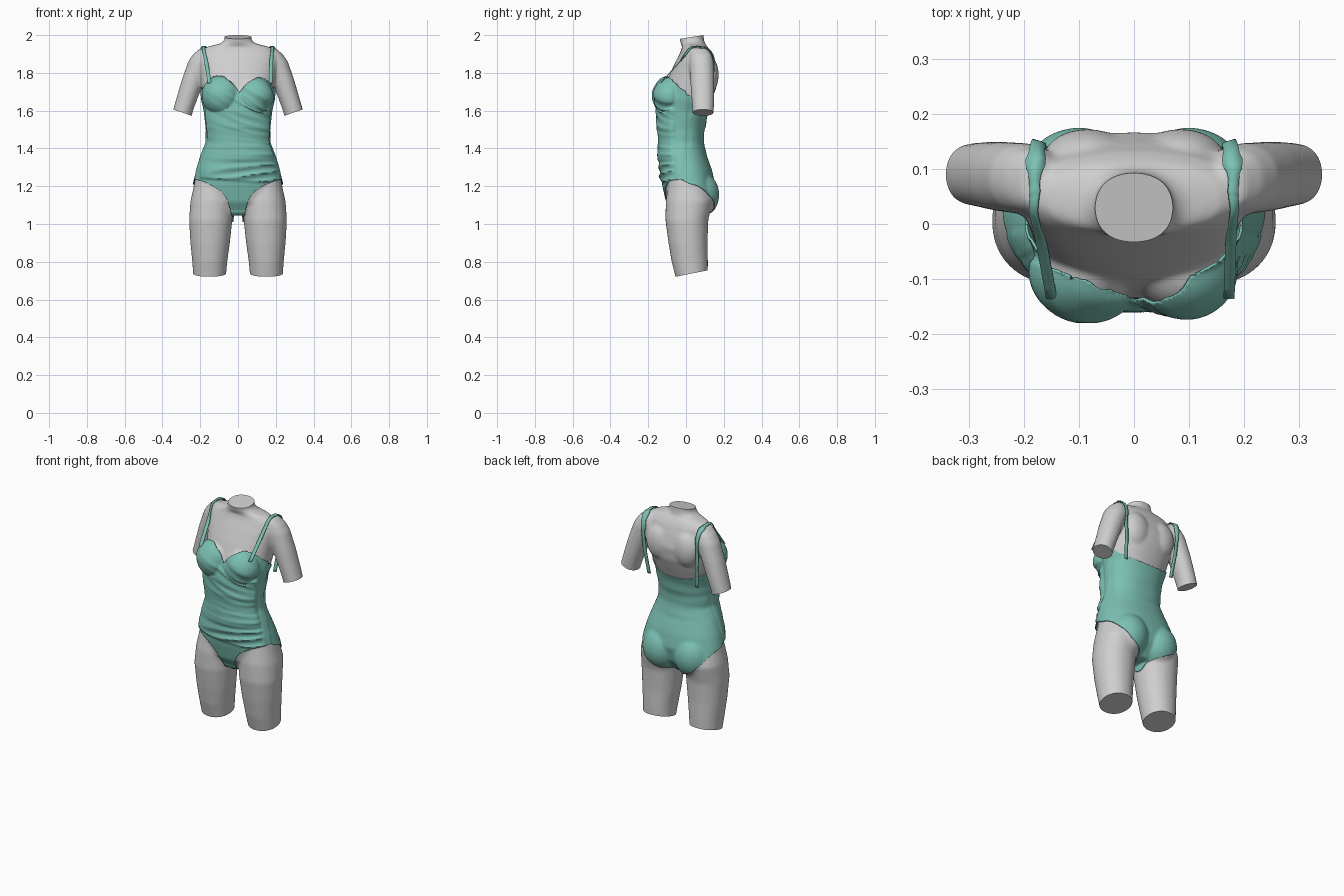
import bpy, bmesh, math
from mathutils import Vector, noise
from mathutils.bvhtree import BVHTree

if "Cube" in bpy.data.objects:
    bpy.data.objects.remove(bpy.data.objects["Cube"])


def material(name, rgb):
    m = bpy.data.materials.new(name)
    m.diffuse_color = (*rgb, 1)
    m.use_nodes = True
    m.node_tree.nodes["Principled BSDF"].inputs["Base Color"].default_value = m.diffuse_color
    return m


GREY = material("mannequin grey", (0.62, 0.62, 0.62))
TEAL = material("teal fabric", (0.20, 0.53, 0.45))


def interp(t, table):
    if t <= table[0][0]:
        return table[0][1]
    for (a, u), (b, v) in zip(table, table[1:]):
        if t <= b:
            return u + (v - u) * (t - a) / (b - a)
    return table[-1][1]


def step(a, b, t):
    t = min(1, max(0, (t - a) / (b - a)))
    return t * t * (3 - 2 * t)


def loft(bm, rings, power=0.9, side=1, n=40):
    """Closed tube through level rings given as (z, x0, x1, y_front, y_back)."""
    loops = []
    for z, x0, x1, y0, y1 in rings:
        loop = []
        for i in range(n):
            a = 2 * math.pi * i / n
            c, s = math.cos(a), math.sin(a)
            c = math.copysign(abs(c) ** power, c)
            s = math.copysign(abs(s) ** power, s)
            loop.append(bm.verts.new((side * ((x0 + x1) / 2 + c * (x1 - x0) / 2),
                                      (y0 + y1) / 2 + s * (y1 - y0) / 2, z)))
        loops.append(loop)
    for a, b in zip(loops, loops[1:]):
        for i in range(n):
            j = (i + 1) % n
            bm.faces.new((a[i], a[j], b[j], b[i]))
    bm.faces.new(loops[0])
    bm.faces.new(loops[-1])


def blob(bm, centre, radii):
    r = bmesh.ops.create_uvsphere(bm, u_segments=32, v_segments=20, radius=1)
    for v in r["verts"]:
        v.co = Vector(centre) + Vector([a * b for a, b in zip(v.co, radii)])


def add_object(name, bm, mat):
    me = bpy.data.meshes.new(name)
    bm.to_mesh(me)
    ob = bpy.data.objects.new(name, me)
    bpy.context.collection.objects.link(ob)
    me.materials.append(mat)
    return ob


def shade(ob, angle=40):
    bpy.ops.object.select_all(action='DESELECT')
    ob.select_set(True)
    bpy.context.view_layer.objects.active = ob
    bpy.ops.object.shade_smooth_by_angle(angle=math.radians(angle))


def cut(bm, point, normal, where):
    """Slice off and cap the part of the mesh selected by where()."""
    faces = [f for f in bm.faces if where(f.calc_center_median())]
    geom = set(faces)
    for f in faces:
        geom.update(f.verts)
        geom.update(f.edges)
    bmesh.ops.bisect_plane(bm, geom=list(geom), plane_co=point, plane_no=normal, clear_outer=True)
    bmesh.ops.holes_fill(bm, edges=[e for e in bm.edges if e.is_boundary], sides=0)


# --- Body: torso, bust, seat, arms and legs fused into one skin
bm = bmesh.new()
torso = [(2.04, .074, -.04, .09), (1.975, .070, -.033, .095), (1.955, .095, -.028, .10),
         (1.938, .165, -.02, .115), (1.91, .198, -.03, .132), (1.86, .208, -.055, .15),
         (1.79, .20, -.088, .168), (1.72, .192, -.115, .16), (1.66, .186, -.135, .138),
         (1.60, .172, -.137, .114), (1.50, .161, -.132, .092), (1.43, .162, -.132, .087),
         (1.36, .190, -.134, .104), (1.28, .216, -.130, .132), (1.20, .236, -.118, .148),
         (1.12, .235, -.10, .13), (1.055, .12, -.06, .08)]
loft(bm, [(z, -w, w, a, b) for z, w, a, b in torso])
leg = [(1.24, .02, .225, -.09, .11), (1.12, .024, .252, -.107, .14), (1.02, .030, .259, -.109, .118),
       (.90, .043, .252, -.093, .114), (.80, .057, .242, -.076, .116), (.68, .068, .234, -.045, .115)]
arm = [(1.93, .160, .200, .03, .11), (1.90, .14, .236, .022, .135), (1.86, .13, .264, .018, .147),
       (1.765, .175, .297, .022, .150), (1.68, .208, .322, .028, .15), (1.60, .238, .345, .034, .147),
       (1.53, .255, .362, .04, .142)]
for s in (-1, 1):
    loft(bm, leg, 0.95, s)
    loft(bm, arm, 0.95, s)
    blob(bm, (s * .088, -.085, 1.68), (.085, .074, .085))
    blob(bm, (s * .10, .075, 1.155), (.10, .094, .115))
    blob(bm, (s * .085, .12, 1.79), (.08, .053, .10))
bmesh.ops.recalc_face_normals(bm, faces=bm.faces)
body = add_object("body", bm, GREY)
bm.free()
remesh = body.modifiers.new("fuse", 'REMESH')
remesh.mode = 'VOXEL'
remesh.voxel_size = 0.007
soften = body.modifiers.new("soften", 'SMOOTH')
soften.factor, soften.iterations = 0.5, 14
skin = bpy.data.meshes.new_from_object(body.evaluated_get(bpy.context.evaluated_depsgraph_get()))
body.modifiers.clear()

# Flat cuts at neck, arms and legs
bm = bmesh.new()
bm.from_mesh(skin)
cut(bm, (0, .03, 1.99), (0, -.16, 1), lambda c: c.z > 1.96)
for s in (-1, 1):
    cut(bm, (s * .295, .09, 1.59), (s * .326, 0, -.945), lambda c: c.x * s > .2 and 1.4 < c.z < 1.68)
    cut(bm, (s * .15, .03, .738), (0, .2, -1), lambda c: c.x * s > 0 and c.z < .85)
bm.to_mesh(body.data)
bm.free()
shade(body)

# --- Swimsuit: skin cut along neckline and leg openings, lifted and ruched
NECK = [(-.2, 1.69), (-.165, 1.745), (-.125, 1.762), (-.085, 1.766), (-.045, 1.745), (.01, 1.69),
        (.06, 1.742), (.10, 1.764), (.135, 1.764), (.17, 1.74), (.2, 1.685)]
LEG_FRONT = [(.03, 1.0), (.036, 1.06), (.055, 1.13), (.085, 1.172), (.125, 1.20), (.18, 1.225), (.24, 1.24)]
LEG_BACK = [(.03, 1.0), (.04, 1.05), (.09, 1.07), (.14, 1.095), (.19, 1.15), (.225, 1.20), (.25, 1.235)]


def coverage(p):
    x = abs(p.x)
    top = interp(p.x, NECK) if p.y < 0 else 1.685 - .085 * step(0, .14, p.y)
    k = step(-.03, .03, p.y)
    low = interp(x, LEG_FRONT) * (1 - k) + interp(x, LEG_BACK) * k
    f = min(top - p.z, p.z - low)
    return min(f, .207 - x) if p.z > 1.5 else f


def lift(p):
    front = 1 - step(-.075, -.045, p.y)
    panel = front * step(1.222, 1.238, p.z + .06 * p.x)
    slope = interp(p.z, [(1.25, -.12), (1.4, .08), (1.5, .25), (1.65, .55)])
    w = p.z + slope * p.x
    # gathered folds, strongest towards the side where the wrap is pulled
    ridge = 1 - 2 * abs(noise.noise(Vector((p.x * 3, w * 20, 3))))
    fine = noise.noise(Vector((p.x * 4, w * 45, 9)))
    gather = .6 + .4 * step(-.1, .16, p.x)
    d = .007 + panel * (.007 + gather * (.011 * (ridge - .5) + .004 * fine) * (1 - .6 * step(1.66, 1.74, p.z)))
    # upper wrap layer lying over the other cup
    edge = 1.70 - .85 * p.x - p.z
    d += .007 * panel * step(-.004, .004, edge) * step(1.45, 1.52, p.z)
    # raised side seam band, leaning forward towards the hip
    y = p.y + .07 * (1.72 - p.z)
    d += .003 * step(-.028, -.022, y) * (1 - step(.012, .018, y))
    # faint creases in the small of the back
    if p.y > .02:
        d += .004 * noise.noise(Vector((p.x * 4, p.z * 22, 5))) * step(1.3, 1.42, p.z)
    return max(d, .005)


bm = bmesh.new()
bm.from_mesh(skin)
bm.normal_update()
value = {v: coverage(v.co) for v in bm.verts}
crossing = [e for e in bm.edges if value[e.verts[0]] * value[e.verts[1]] < 0]
fresh = []
for e in crossing:
    a, b = e.verts
    v = bmesh.utils.edge_split(e, a, value[a] / (value[a] - value[b]))[1]
    value[v] = 0
    fresh.append(v)
bmesh.ops.connect_verts(bm, verts=fresh)
outside = [f for f in bm.faces if min(value.get(v, 0) for v in f.verts) < 0]
bmesh.ops.delete(bm, geom=outside, context='FACES')
bm.normal_update()
moved = [(v, v.co + v.normal * lift(v.co)) for v in bm.verts]
for v, co in moved:
    v.co = co
suit = add_object("swimsuit", bm, TEAL)
bm.free()
cloth = suit.modifiers.new("cloth thickness", 'SOLIDIFY')
cloth.thickness, cloth.offset = 0.005, -1
shade(suit, 50)

# --- Shoulder straps: ribbons stretched from the cups, then lying on the back
bm = bmesh.new()
bm.from_mesh(skin)
tree = BVHTree.FromBMesh(bm)
bm.free()
for label, s, x_front in (("left", -1, .150), ("right", 1, .173)):
    path = [Vector(p) for p in ((x_front, -.135, 1.745), (.178, .02, 1.918), (.18, .06, 1.94),
                                (.18, .12, 1.90), (.176, .145, 1.82), (.168, .14, 1.72), (.155, .12, 1.585))]
    bm = bmesh.new()
    rows = []
    for i in range(49):
        t = i / 8
        k = min(int(t), 5)
        mid = path[k].lerp(path[k + 1], t - k)
        row = []
        for o in (-.010, 0, .010):
            p = Vector((s * mid.x + o, mid.y, mid.z))
            near, normal, _, _ = tree.find_nearest(p)
            if (p - near).dot(normal) < .008:
                p = near + normal * .008
            row.append(bm.verts.new(p))
        rows.append(row)
    for a, b in zip(rows, rows[1:]):
        for j in (0, 1):
            bm.faces.new((a[j], a[j + 1], b[j + 1], b[j]))
    strap = add_object(label + "_strap", bm, TEAL)
    bm.free()
    m = strap.modifiers.new("cloth thickness", 'SOLIDIFY')
    m.thickness, m.offset = 0.005, 0
    shade(strap)
